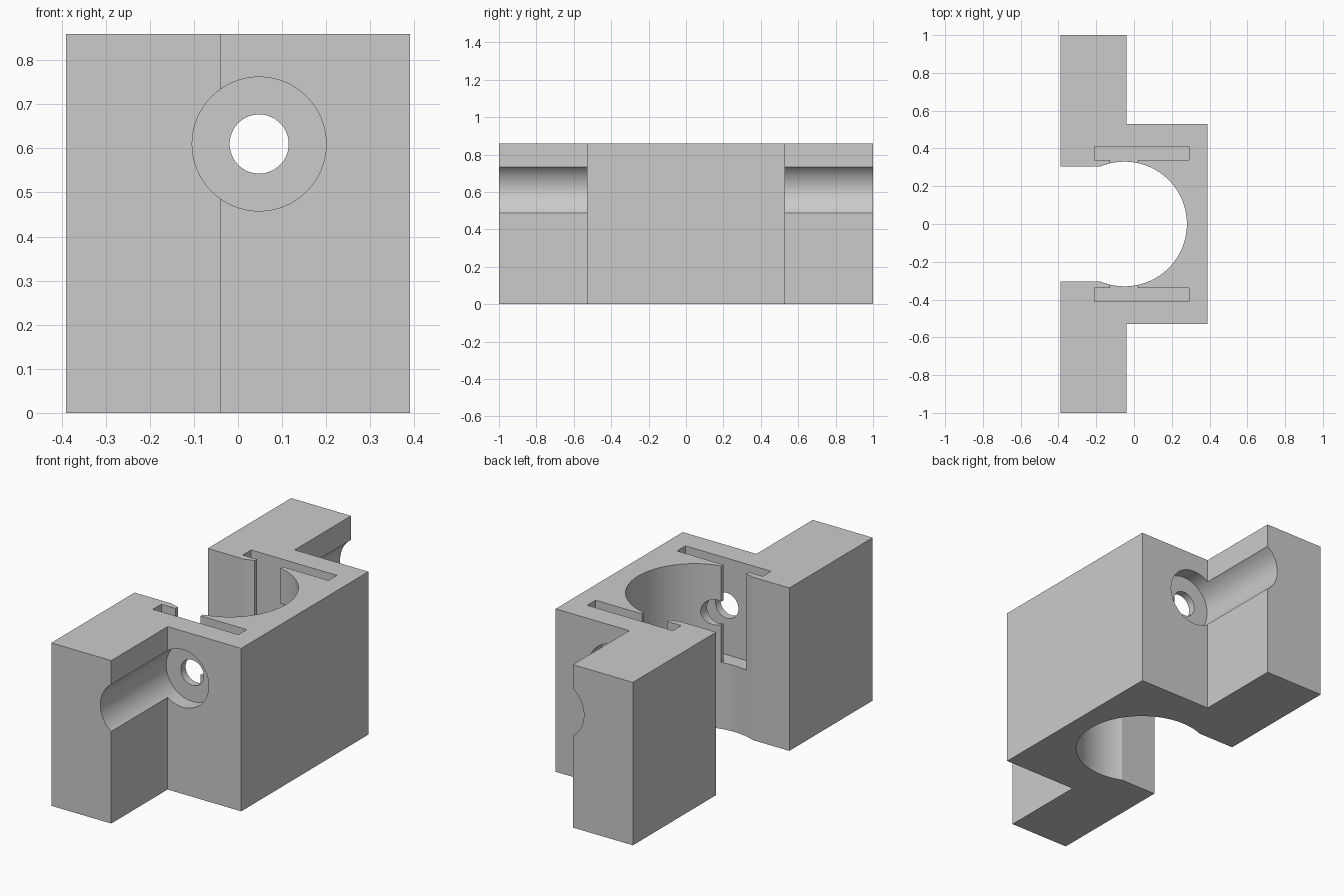
import bpy, bmesh
from math import asin, cos, sin, pi, radians
from mathutils import Matrix

if "Cube" in bpy.data.objects:
    bpy.data.objects.remove(bpy.data.objects["Cube"], do_unlink=True)

HEIGHT = 0.86
BORE_X, BORE_R, MOUTH = -0.05, 0.33, 0.305
BOLT_X, BOLT_Z = 0.048, 0.61

grey = bpy.data.materials.new("grey_plastic")
grey.use_nodes = True
colour = (0.6, 0.6, 0.6, 1)
grey.diffuse_color = colour
grey.node_tree.nodes["Principled BSDF"].inputs["Base Color"].default_value = colour


def add_object(name, bm):
    mesh = bpy.data.meshes.new(name)
    bmesh.ops.recalc_face_normals(bm, faces=bm.faces)
    bm.to_mesh(mesh)
    bm.free()
    mesh.materials.append(grey)
    obj = bpy.data.objects.new(name, mesh)
    bpy.context.collection.objects.link(obj)
    return obj


def box(name, x, y, z):
    bm = bmesh.new()
    bmesh.ops.create_cube(bm, size=1)
    for v in bm.verts:
        v.co = [a + (b - a) * (c + 0.5) for (a, b), c in zip((x, y, z), v.co)]
    return add_object(name, bm)


def bolt_cylinder(name, radius, y0, y1):
    bm = bmesh.new()
    place = Matrix.Translation((BOLT_X, (y0 + y1) / 2, BOLT_Z)) @ Matrix.Rotation(pi / 2, 4, "X")
    bmesh.ops.create_cone(bm, cap_ends=True, segments=64, radius1=radius, radius2=radius,
                          depth=abs(y1 - y0), matrix=place)
    return add_object(name, bm)


# Clamp body: flanged plan outline with an open round bore, extruded upward
end = pi - asin(MOUTH / BORE_R)
steps = 72
arc = [(BORE_X + BORE_R * cos(a), BORE_R * sin(a))
       for a in (end - 2 * end * i / steps for i in range(steps + 1))]
half = [(0.39, 0.53), (-0.04, 0.53), (-0.04, 1), (-0.39, 1), (-0.39, MOUTH)]
outline = half + arc + [(x, -y) for x, y in reversed(half)]
bm = bmesh.new()
base = bm.faces.new([bm.verts.new((x, y, 0)) for x, y in outline])
top = bmesh.ops.extrude_face_region(bm, geom=[base])["geom"]
bmesh.ops.translate(bm, vec=(0, 0, HEIGHT),
                    verts=[g for g in top if isinstance(g, bmesh.types.BMVert)])
body = add_object("clamp_body", bm)

# Nut slots, bore windows, bolt holes and counterbores on both sides
for side, s in (("front", -1), ("back", 1)):
    def span(a, b):
        return sorted((s * a, s * b))
    cutters = [
        box(side + "_nut_slot_cutter", (-0.21, 0.29), span(0.34, 0.41), (0.35, 1)),
        box(side + "_window_cutter", (-0.127, 0.02), span(0.2, 0.36), (0.35, 1)),
        bolt_cylinder(side + "_bolt_hole_cutter", 0.067, *span(0.1, 0.6)),
        bolt_cylinder(side + "_counterbore_cutter", 0.152, *span(0.45, 1.1)),
    ]
    for cutter in cutters:
        cutter.hide_render = True
        cutter.hide_set(True)
        mod = body.modifiers.new(cutter.name, "BOOLEAN")
        mod.operation = "DIFFERENCE"
        mod.solver = "EXACT"
        mod.object = cutter

# Bake the cuts and remove the cutters
bpy.context.view_layer.update()
result = bpy.data.meshes.new_from_object(body.evaluated_get(bpy.context.evaluated_depsgraph_get()))
body.modifiers.clear()
body.data = result
for obj in [o for o in bpy.data.objects if o.name.endswith("_cutter")]:
    bpy.data.objects.remove(obj, do_unlink=True)

# Smooth the round walls and keep the edges crisp
bpy.ops.object.select_all(action="DESELECT")
body.select_set(True)
bpy.context.view_layer.objects.active = body
bpy.ops.object.shade_smooth_by_angle(angle=radians(15))
